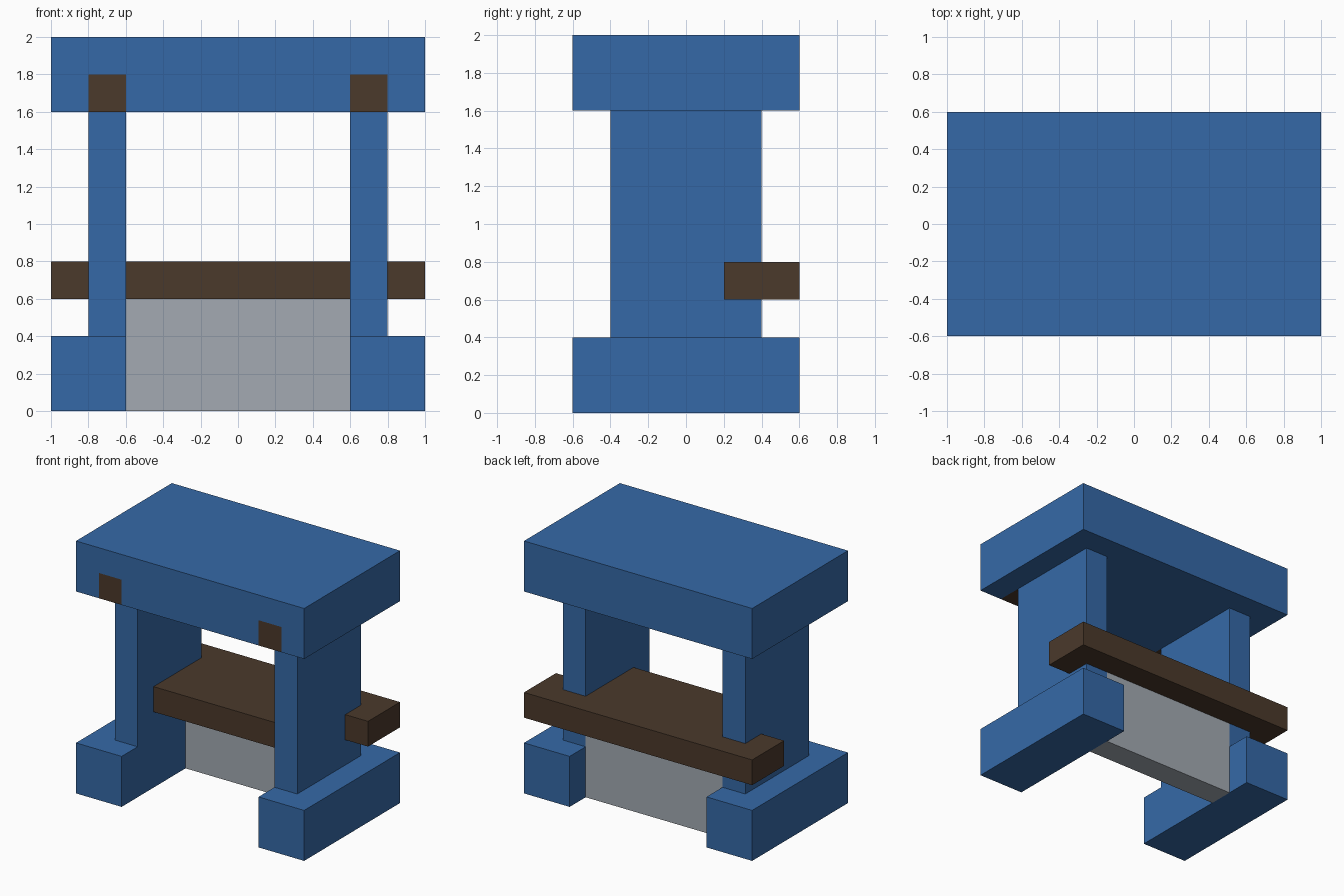
import bpy
import bmesh

if "Cube" in bpy.data.objects:
    bpy.data.objects.remove(bpy.data.objects["Cube"])


def material(name, rgb):
    m = bpy.data.materials.new(name)
    m.diffuse_color = (*rgb, 1.0)
    m.use_nodes = True
    m.node_tree.nodes["Principled BSDF"].inputs["Base Color"].default_value = m.diffuse_color
    return m


blue = material("blue", (0.036, 0.141, 0.386))
brown = material("dark_brown", (0.070, 0.041, 0.024))
grey = material("grey", (0.366, 0.402, 0.445))


def prism(name, outline, z0, z1, mat):
    """Extrude a plan outline between two heights."""
    bm = bmesh.new()
    face = bm.faces.new([bm.verts.new((x, y, z0)) for x, y in outline])
    ext = bmesh.ops.extrude_face_region(bm, geom=[face])["geom"]
    verts = [v for v in ext if isinstance(v, bmesh.types.BMVert)]
    bmesh.ops.translate(bm, verts=verts, vec=(0, 0, z1 - z0))
    bmesh.ops.recalc_face_normals(bm, faces=bm.faces)
    mesh = bpy.data.meshes.new(name)
    bm.to_mesh(mesh)
    bm.free()
    mesh.materials.append(mat)
    obj = bpy.data.objects.new(name, mesh)
    bpy.context.collection.objects.link(obj)
    return obj


def box(name, x, y, z, mat):
    outline = [(x[0], y[0]), (x[1], y[0]), (x[1], y[1]), (x[0], y[1])]
    return prism(name, outline, z[0], z[1], mat)


# Thick top slab
top = box("top_slab", (-1, 1), (-0.6, 0.6), (1.6, 2.0), blue)

for side, s in (("left", -1), ("right", 1)):
    inner, outer = sorted((0.6 * s, 0.8 * s)), sorted((0.6 * s, 1.0 * s))
    # Foot and upright post
    box(side + "_foot", outer, (-0.6, 0.6), (0, 0.4), blue)
    box(side + "_post", inner, (-0.4, 0.4), (0.4, 1.6), blue)
    # Brown block let into a notch in the slab's front edge
    box(side + "_front_block", inner, (-0.6, -0.4), (1.6, 1.8), brown)
    cutter = box(side + "_notch_cutter", inner, (-0.7, -0.4), (1.5, 1.8), blue)
    cutter.hide_render = True
    cutter.hide_set(True)
    cut = top.modifiers.new(side + "_notch", "BOOLEAN")
    cut.operation = "DIFFERENCE"
    cut.solver = "EXACT"
    cut.object = cutter

# Shelf that wraps around the backs of the posts
half = [(0.6, -0.2), (0.6, 0.4), (0.8, 0.4), (0.8, 0.2), (1.0, 0.2), (1.0, 0.6)]
prism("shelf", half + [(-x, y) for x, y in reversed(half)], 0.6, 0.8, brown)

# Grey panel under the shelf
box("lower_panel", (-0.6, 0.6), (0.2, 0.4), (0, 0.6), grey)
